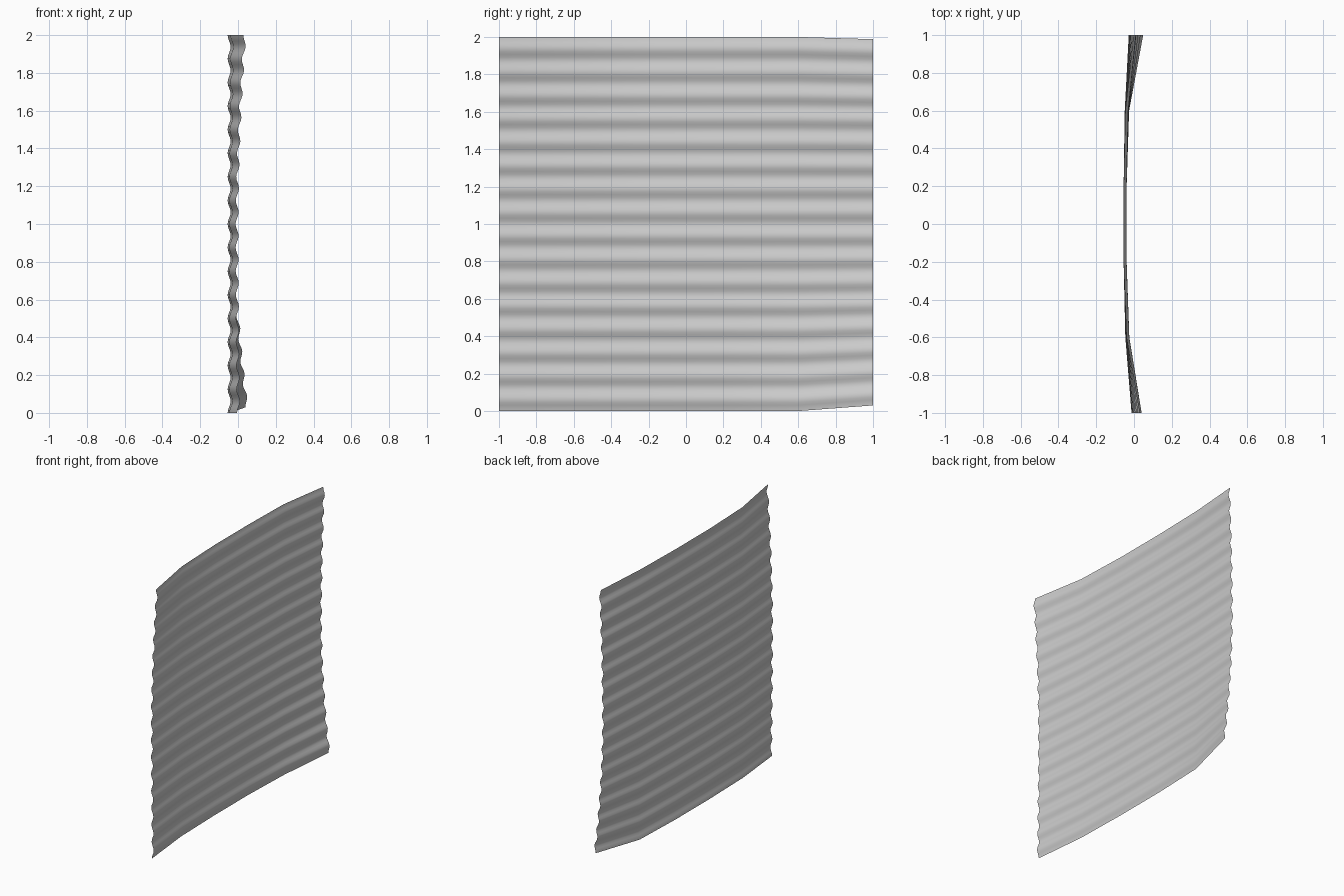
import bpy, bmesh
from math import cos, pi

if "Cube" in bpy.data.objects:
    bpy.data.objects.remove(bpy.data.objects["Cube"])

WAVES, STEPS, AMP = 16, 8, 0.008
ROWS = WAVES * STEPS

# columns: y, x at mid height, extra x at bottom corner, extra x at top corner
COLUMNS = [(-1.0, -0.005, 0.008, 0.042),
           (-0.6, -0.038, 0.000, 0.006),
           (-0.2, -0.047, 0.000, 0.000),
           (0.2, -0.047, 0.000, 0.000),
           (0.6, -0.041, 0.008, 0.003),
           (1.0, -0.020, 0.068, 0.025)]


def corner(t):
    """Bend weight: 1 at the sheet end, 0 by mid height."""
    return max(0.0, t) ** 1.8


# corrugated sheet with gently bent corners
bm = bmesh.new()
grid = []
for y, x_mid, low, high in COLUMNS:
    column = []
    for i in range(ROWS + 1):
        z = 2.0 * i / ROWS
        bottom, top = corner(1 - z), corner(z - 1)
        x = x_mid - AMP * cos(2 * pi * i / STEPS) + low * bottom + high * top
        lift = 0.03 * bottom - 0.012 * top if y > 0.9 else 0.0
        column.append(bm.verts.new((x, y, z + lift)))
    grid.append(column)
for a, b in zip(grid, grid[1:]):
    for i in range(ROWS):
        face = bm.faces.new((a[i], b[i], b[i + 1], a[i + 1]))
        face.smooth = True

mesh = bpy.data.meshes.new("corrugated_sheet")
bm.to_mesh(mesh)
bm.free()
sheet = bpy.data.objects.new("corrugated_sheet", mesh)
bpy.context.collection.objects.link(sheet)
